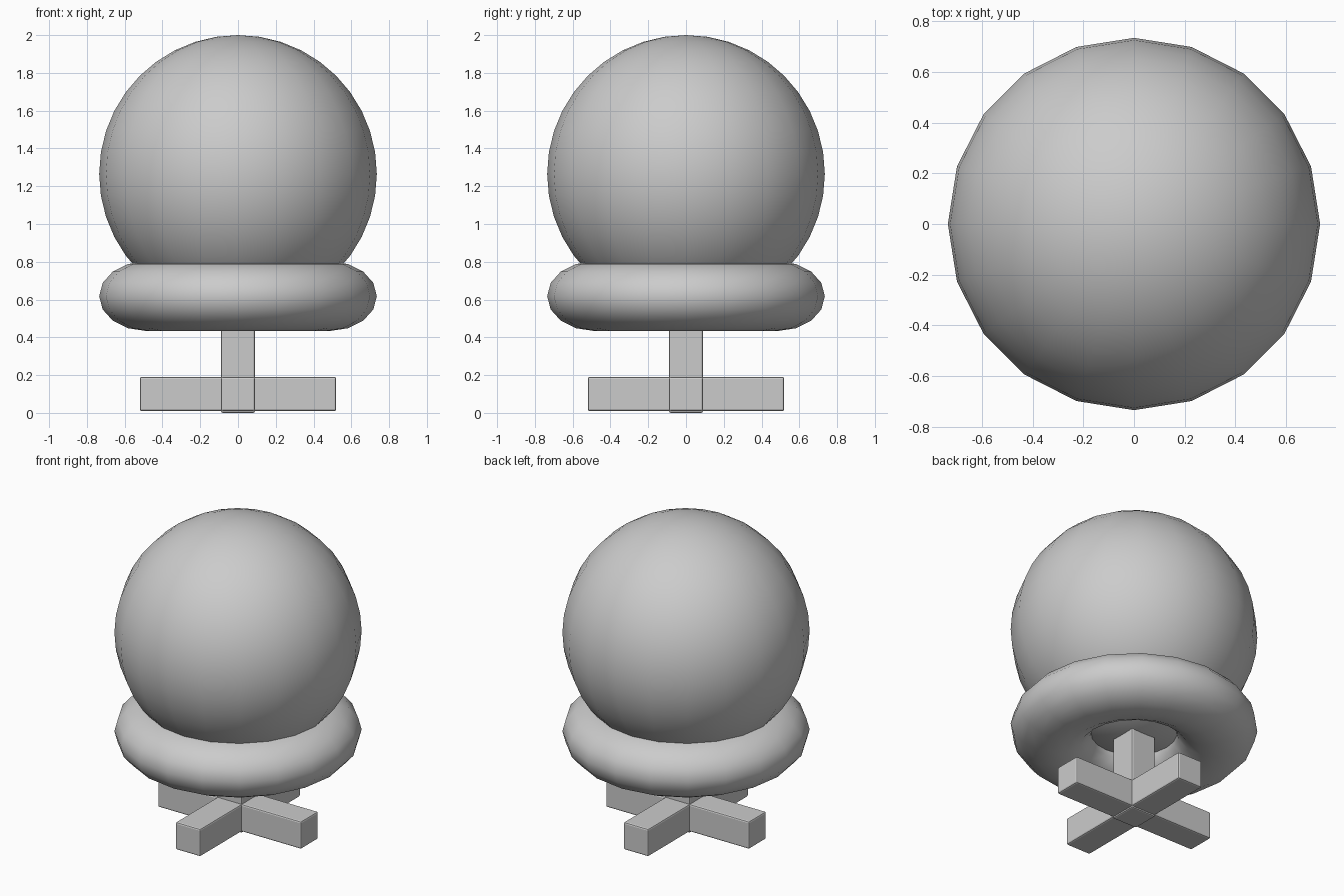
import bpy
import math

if "Cube" in bpy.data.objects:
    bpy.data.objects.remove(bpy.data.objects["Cube"])


def finish_smooth(name, angle):
    ob = bpy.context.object
    ob.name = name
    bpy.ops.object.shade_smooth_by_angle(angle=math.radians(angle))
    return ob


def beveled_box(name, size, z_min, z_max):
    bpy.ops.mesh.primitive_cube_add(size=1, location=(0, 0, (z_min + z_max) / 2))
    ob = bpy.context.object
    ob.name = name
    ob.scale = (size[0], size[1], z_max - z_min)
    bpy.ops.object.transform_apply(location=False, rotation=False, scale=True)
    bevel = ob.modifiers.new("soft_edges", 'BEVEL')
    bevel.width = 0.01
    bevel.segments = 2
    return ob


# Crossed base feet
beveled_box("foot_bar_x", (1.04, 0.18), 0.01, 0.19)
beveled_box("foot_bar_y", (0.18, 1.04), 0.01, 0.19)

# Central post reaching into the globe
beveled_box("post", (0.18, 0.18), 0.0, 0.60)

# Flattened ring collar
bpy.ops.mesh.primitive_torus_add(major_segments=20, minor_segments=16,
                                 major_radius=0.49, minor_radius=0.245,
                                 location=(0, 0, 0.618))
bpy.context.object.scale.z = 0.75
bpy.ops.object.transform_apply(location=False, rotation=False, scale=True)
finish_smooth("ring_collar", 40)

# Globe
bpy.ops.mesh.primitive_uv_sphere_add(segments=20, ring_count=20,
                                     radius=0.735, location=(0, 0, 1.265))
finish_smooth("globe", 40)
